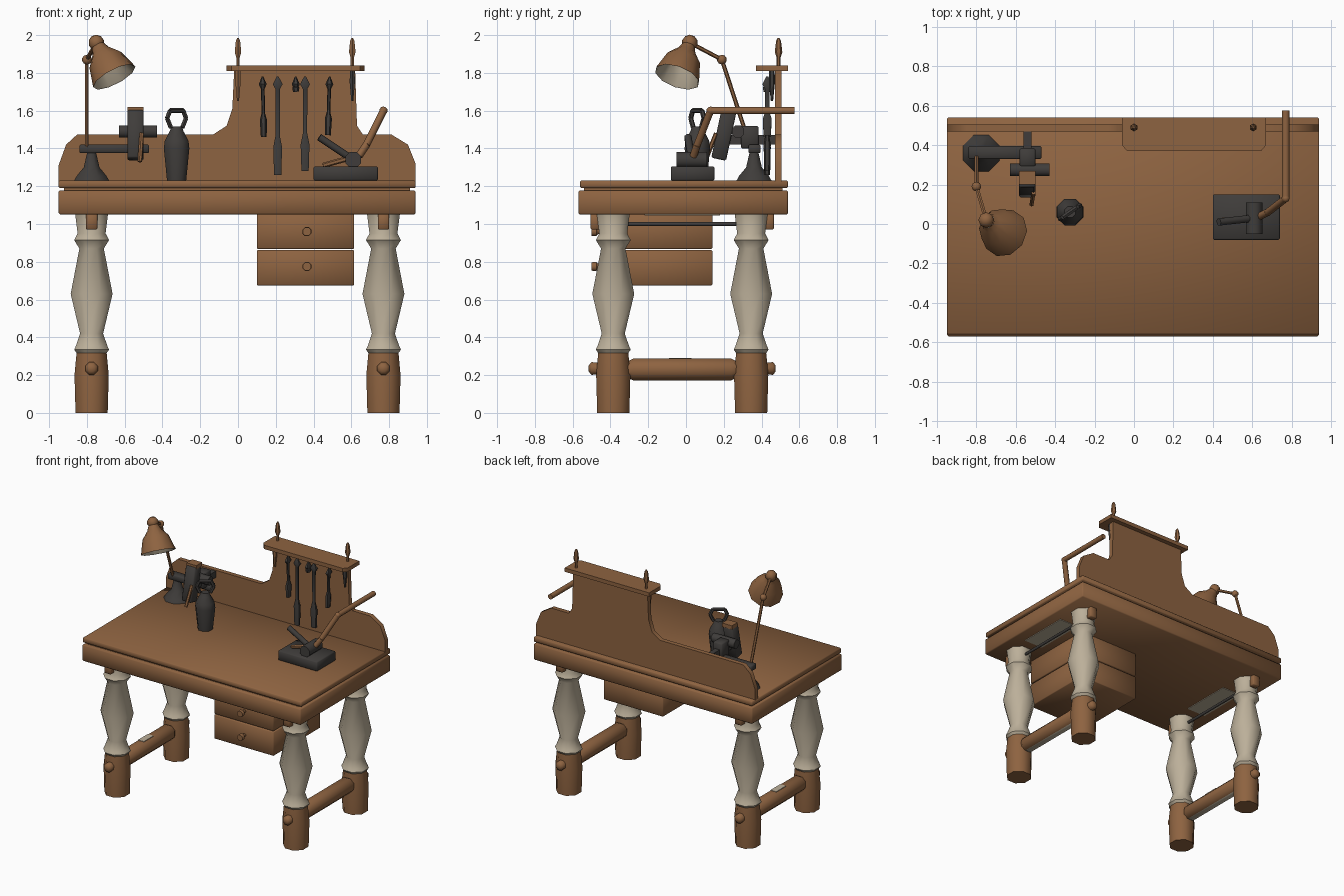
import bpy, bmesh, math
from mathutils import Vector, Matrix

cube = bpy.data.objects.get("Cube")
if cube:
    bpy.data.objects.remove(cube, do_unlink=True)


def material(name, rgb):
    m = bpy.data.materials.new(name)
    m.use_nodes = True
    m.diffuse_color = (*rgb, 1)
    m.node_tree.nodes["Principled BSDF"].inputs["Base Color"].default_value = (*rgb, 1)
    return m


WOOD = material("brown wood", (0.27, 0.125, 0.052))
CREAM = material("cream paint", (0.50, 0.43, 0.32))
IRON = material("dark iron", (0.05, 0.046, 0.043))


def finish(name, bm, *mats):
    bmesh.ops.recalc_face_normals(bm, faces=bm.faces)
    me = bpy.data.meshes.new(name)
    bm.to_mesh(me)
    bm.free()
    for m in mats:
        me.materials.append(m)
    ob = bpy.data.objects.new(name, me)
    bpy.context.collection.objects.link(ob)
    bpy.ops.object.select_all(action="DESELECT")
    ob.select_set(True)
    bpy.context.view_layer.objects.active = ob
    bpy.ops.object.shade_smooth_by_angle(angle=math.radians(50))
    return ob


def box(name, lo, hi, mat, bevel=0.0, rot=None):
    lo, hi = Vector(lo), Vector(hi)
    bm = bmesh.new()
    bmesh.ops.create_cube(bm, size=1)
    bmesh.ops.scale(bm, verts=bm.verts, vec=hi - lo)
    if bevel:
        bmesh.ops.bevel(bm, geom=bm.edges[:], offset=bevel, segments=1, affect="EDGES")
    if rot:
        bmesh.ops.rotate(bm, verts=bm.verts, matrix=Matrix.Rotation(math.radians(rot[0]), 3, rot[1]))
    bmesh.ops.translate(bm, verts=bm.verts, vec=(lo + hi) / 2)
    return finish(name, bm, mat)


def lathe(name, origin, axis, profile, mat, sides=8, flat=1.0, caps=True):
    """Rings of (radius, distance) along an axis."""
    bm = bmesh.new()
    turn = Vector(axis).to_track_quat("Z", "Y").to_matrix()
    rings = []
    for r, h in profile:
        ring = []
        for i in range(sides):
            a = math.tau * (i + 0.5) / sides
            p = Vector((r * math.cos(a), r * flat * math.sin(a), h))
            ring.append(bm.verts.new(Vector(origin) + turn @ p))
        rings.append(ring)
    for a, b in zip(rings, rings[1:]):
        for i in range(sides):
            j = (i + 1) % sides
            bm.faces.new((a[i], a[j], b[j], b[i]))
    if caps:
        bm.faces.new(rings[0])
        bm.faces.new(rings[-1])
    return finish(name, bm, mat)


def rod(name, a, b, r, mat, sides=8):
    d = Vector(b) - Vector(a)
    return lathe(name, a, d, [(r, 0), (r, d.length)], mat, sides)


def ball(name, c, r, mat):
    bm = bmesh.new()
    bmesh.ops.create_uvsphere(bm, u_segments=8, v_segments=5, radius=r,
                              matrix=Matrix.Translation(c))
    return finish(name, bm, mat)


def plate(name, pts, axis, start, depth, mat):
    """Flat outline extruded along y or z."""
    bm = bmesh.new()
    put = (lambda u, v: (u, start, v)) if axis == "y" else (lambda u, v: (u, v, start))
    face = bm.faces.new([bm.verts.new(put(u, v)) for u, v in pts])
    ext = bmesh.ops.extrude_face_region(bm, geom=[face])["geom"]
    move = (0, depth, 0) if axis == "y" else (0, 0, depth)
    bmesh.ops.translate(bm, verts=[g for g in ext if isinstance(g, bmesh.types.BMVert)], vec=move)
    return finish(name, bm, mat)


# Tabletop
box("table_apron", (-0.95, -0.57, 1.05), (0.94, 0.54, 1.178), WOOD, 0.008)
box("table_core", (-0.92, -0.54, 1.17), (0.91, 0.51, 1.20), WOOD)
box("table_top", (-0.95, -0.56, 1.19), (0.94, 0.54, 1.23), WOOD, 0.006)

# Back board and shelf
plate("back_board", [(-0.95, 1.22), (-0.95, 1.31), (-0.91, 1.42), (-0.85, 1.475), (-0.13, 1.475),
                     (-0.06, 1.52), (-0.03, 1.61), (-0.02, 1.82), (0.62, 1.82), (0.63, 1.52),
                     (0.66, 1.475), (0.81, 1.475), (0.9, 1.42), (0.94, 1.32), (0.94, 1.22)],
      "y", 0.47, 0.035, WOOD)
plate("shelf", [(-0.06, 0.54), (-0.06, 0.40), (-0.035, 0.37), (0.645, 0.37), (0.67, 0.40),
                (0.67, 0.54)], "z", 1.81, 0.03, WOOD)
for x, mat in ((0.0, WOOD), (0.605, IRON)):
    lathe("shelf_finial", (x, 0.49, 1.83), (0, 0, 1),
          [(0.01, 0), (0.01, 0.05), (0.02, 0.08), (0.013, 0.14), (0.005, 0.155)], WOOD, 6)
    lathe("shelf_hook", (x, 0.455, 1.65), (0, 0, 1), [(0.006, 0), (0.016, 0.1), (0.014, 0.17)], mat, 6)

# Hanging tools
for x, low, lean in ((0.13, 1.46, -0.02), (0.21, 1.26, 0), (0.305, 1.70, -0.02),
                     (0.355, 1.28, 0), (0.485, 1.47, 0.03)):
    n = 1.78 - low
    lathe("hanging_tool", (x, 0.43, 1.78), (-lean, 0, -1),
          [(0.006, 0), (0.03, 0.04), (0.014, 0.065), (0.013, n * 0.6), (0.027, n * 0.72),
           (0.022, n)], IRON, 6, 0.7)

# Legs, feet and stretchers
for x in (-0.775, 0.77):
    for y, out in ((-0.385, -1), (0.345, 1)):
        lathe("foot", (x, y, 0), (0, 0, 1), [(0.092, 0), (0.098, 0.2), (0.085, 0.33)], WOOD)
        lathe("leg", (x, y, 0), (0, 0, 1),
              [(0.085, 0.315), (0.1, 0.335), (0.09, 0.355), (0.066, 0.42), (0.12, 0.63),
               (0.07, 0.87), (0.1, 0.915), (0.08, 0.95), (0.095, 1.06)], CREAM)
        lathe("foot_bolt", (x, y + out * 0.07, 0.235), (0, out, 0),
              [(0.035, 0), (0.036, 0.045), (0.018, 0.06)], WOOD)
        ys = sorted((y + out * 0.07, y + out * 0.12))
        box("top_peg", (x - 0.03, ys[0], 0.97), (x + 0.03, ys[1], 1.055), WOOD, 0.006)
    s = lathe("stretcher", (x, -0.33, 0.23), (0, 1, 0),
              [(0.035, 0), (0.062, 0.05), (0.062, 0.57), (0.035, 0.62)], WOOD)
    s.data.materials.append(CREAM)
    for f in s.data.polygons:
        f.material_index = int(f.normal.z < -0.8)
    rod("iron_tie", (x, -0.31, 1.0), (x, 0.27, 1.0), 0.011, IRON)
    box("underside_panel", (x - 0.08, -0.22, 1.045), (x + 0.08, 0.18, 1.052), CREAM)
box("stretcher_patch", (-0.80, -0.09, 0.284), (-0.75, 0.03, 0.291), CREAM)

# Drawers
for z0, z1, zk in ((0.675, 0.862, 0.775), (0.868, 1.055, 0.96)):
    box("drawer", (0.1, -0.44, z0), (0.615, 0.14, z1), WOOD, 0.005)
    lathe("drawer_knob", (0.365, -0.44, zk), (0, -1, 0),
          [(0.012, 0), (0.013, 0.025), (0.026, 0.035), (0.024, 0.06)], WOOD)

# Lamp
lathe("lamp_base", (-0.775, 0.36, 1.23), (0, 0, 1),
      [(0.1, 0), (0.085, 0.025), (0.045, 0.07), (0.025, 0.15)], IRON)
joints = [(-0.80, 0.34, 1.41), (-0.80, 0.19, 1.87), (-0.75, 0.02, 1.96)]
for a, b in zip(joints, joints[1:]):
    rod("lamp_arm", a, b, 0.011, WOOD, 6)
ball("lamp_joint", joints[1], 0.026, WOOD)
ball("lamp_head", joints[2], 0.042, WOOD)
aim = Vector((0.10, -0.07, -0.19))
lathe("lamp_shade", joints[2], aim,
      [(0.035, 0.02), (0.05, 0.055), (0.095, 0.11), (0.125, 0.215)], WOOD, 10, caps=False)
lathe("lamp_lining", joints[2], aim,
      [(0.02, 0.06), (0.085, 0.115), (0.118, 0.211), (0.125, 0.2155)], CREAM, 10, caps=False)

# Vise beside the lamp
box("vise_bar", (-0.84, 0.33, 1.375), (-0.47, 0.395, 1.42), IRON, 0.006)
box("vise_front_jaw", (-0.585, 0.16, 1.34), (-0.5, 0.24, 1.60), IRON, 0.008, (-12, "X"))
box("vise_rear_jaw", (-0.58, 0.29, 1.40), (-0.5, 0.385, 1.52), IRON, 0.008)
box("vise_slide", (-0.56, 0.20, 1.42), (-0.52, 0.47, 1.47), IRON)
rod("vise_screw", (-0.63, 0.275, 1.49), (-0.43, 0.275, 1.49), 0.035, IRON)
box("vise_cap", (-0.585, 0.20, 1.59), (-0.5, 0.27, 1.62), WOOD)
rod("vise_handle", (-0.52, 0.10, 1.33), (-0.51, 0.16, 1.48), 0.012, WOOD, 6)

# Canister with loop handle
spot = Vector((-0.325, 0.06, 1.23))
lathe("canister", spot, (0, 0, 1),
      [(0.055, 0), (0.073, 0.17), (0.068, 0.21), (0.04, 0.26), (0.03, 0.285)], IRON)
loop = [spot + Vector((u, u * 0.7, h)) for u, h in
        ((-0.03, 0.28), (-0.05, 0.33), (-0.035, 0.37), (0.035, 0.37), (0.05, 0.33), (0.03, 0.28))]
for a, b in zip(loop, loop[1:]):
    rod("canister_loop", a, b, 0.013, IRON, 6)

# Bench tool with a long lever
box("bench_block", (0.4, -0.08, 1.23), (0.74, 0.15, 1.305), IRON, 0.006)
rod("bench_pivot", (0.61, -0.05, 1.34), (0.61, 0.11, 1.34), 0.045, IRON)
rod("bench_arm", (0.43, 0.01, 1.46), (0.61, 0.03, 1.34), 0.02, IRON)
rod("bench_clamp", (0.45, 0.02, 1.31), (0.63, 0.03, 1.36), 0.014, WOOD, 6)
lever = [(0.64, 0.04, 1.36), (0.68, 0.06, 1.42), (0.77, 0.13, 1.60), (0.77, 0.575, 1.60)]
for a, b in zip(lever, lever[1:]):
    rod("bench_lever", a, b, 0.02, WOOD)
ball("lever_elbow", lever[2], 0.022, WOOD)
